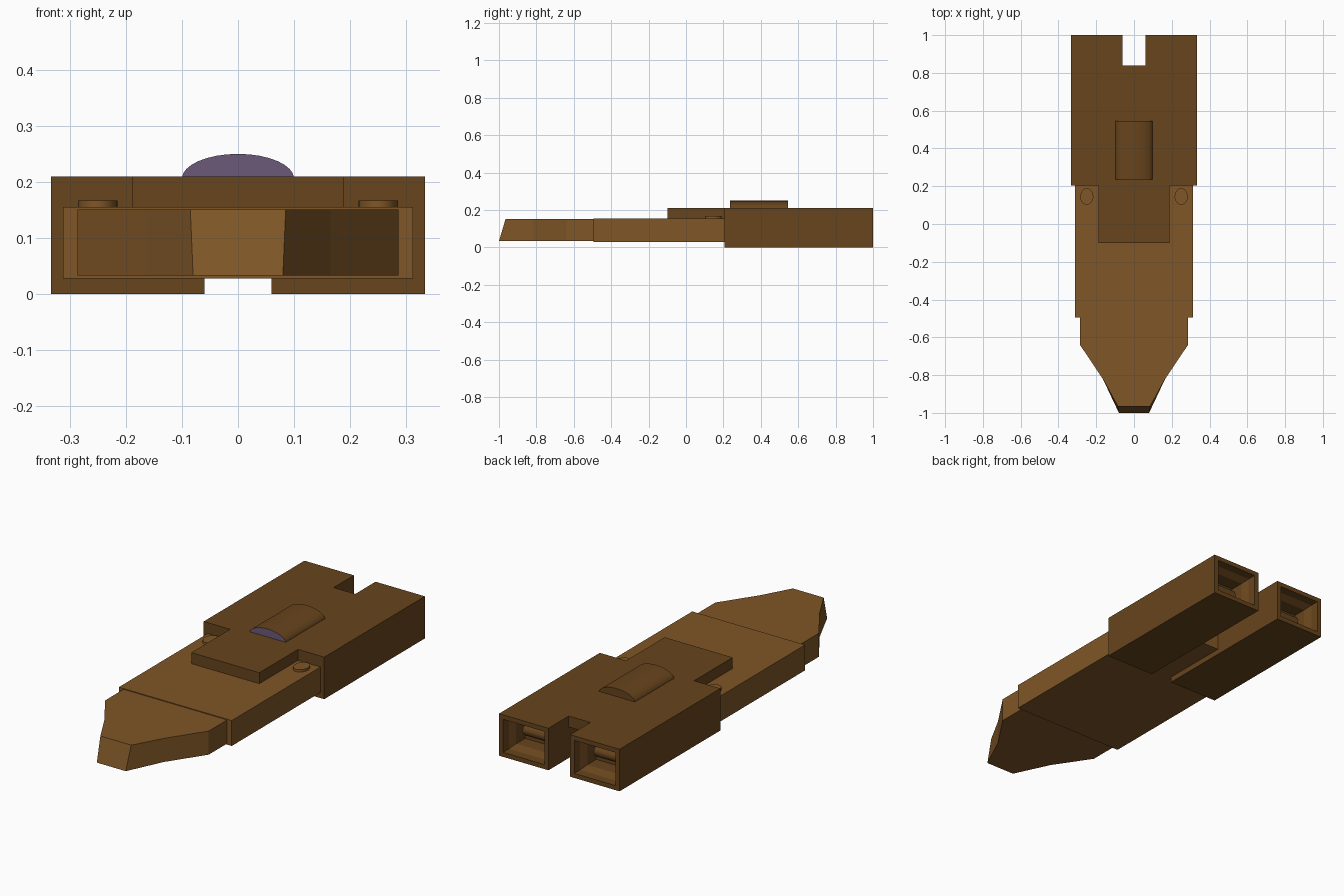
import bpy, bmesh, math
from mathutils import Vector

if "Cube" in bpy.data.objects:
    bpy.data.objects.remove(bpy.data.objects["Cube"])


def material(name, rgb):
    m = bpy.data.materials.new(name)
    m.diffuse_color = (*rgb, 1)
    m.use_nodes = True
    m.node_tree.nodes["Principled BSDF"].inputs["Base Color"].default_value = m.diffuse_color
    return m


HULL = material("hull_brown", (0.135, 0.058, 0.012))
BODY = material("body_brown", (0.215, 0.094, 0.020))
GLASS = material("window_purple", (0.15, 0.10, 0.19))


def finish(name, bm, *mats):
    bmesh.ops.recalc_face_normals(bm, faces=bm.faces)
    me = bpy.data.meshes.new(name)
    bm.to_mesh(me)
    bm.free()
    ob = bpy.data.objects.new(name, me)
    bpy.context.collection.objects.link(ob)
    for m in mats:
        me.materials.append(m)
    return ob


def loft(name, bottom, top, *mats):
    """Solid between two matching rings of 3D points."""
    bm = bmesh.new()
    a = [bm.verts.new(p) for p in bottom]
    b = [bm.verts.new(p) for p in top]
    n = len(a)
    bm.faces.new(a[::-1])
    bm.faces.new(b)
    for i in range(n):
        j = (i + 1) % n
        bm.faces.new((a[i], a[j], b[j], b[i]))
    return finish(name, bm, *mats)


def mirrored(half):
    """Complete an outline given for x > 0."""
    return half + [(-x, y) for x, y in reversed(half)]


def slab(name, half, z0, z1, mat):
    ring = mirrored(half)
    return loft(name, [(x, y, z0) for x, y in ring], [(x, y, z1) for x, y in ring], mat)


def smooth(ob):
    bpy.ops.object.select_all(action='DESELECT')
    ob.select_set(True)
    bpy.context.view_layer.objects.active = ob
    bpy.ops.object.shade_smooth_by_angle(angle=math.radians(35))


# Engine blocks with stepped, recessed nozzles in the rear face
def engine(name, side):
    bm = bmesh.new()
    bmesh.ops.create_cube(bm, size=1)
    for v in bm.verts:
        v.co = Vector((side * 0.1965 + v.co.x * 0.273, 0.6025 + v.co.y * 0.795, 0.105 + v.co.z * 0.21))
    bm.normal_update()
    rear = max(bm.faces, key=lambda f: f.calc_center_median().y)
    bmesh.ops.inset_region(bm, faces=[rear], thickness=0.032)

    def push(face, depth):
        new = bmesh.ops.extrude_discrete_faces(bm, faces=[face])["faces"][0]
        bmesh.ops.translate(bm, verts=new.verts, vec=(0, -depth, 0))
        bm.normal_update()
        return new

    rear = push(rear, 0.045)
    bmesh.ops.inset_region(bm, faces=[rear], thickness=0.028, depth=-0.03)
    push(rear, 0.07)
    return finish(name, bm, HULL)


# Squashed round cap
def cap(name, x):
    ring = [(x + 0.035 * math.cos(t), 0.145 + 0.044 * math.sin(t))
            for t in (2 * math.pi * i / 24 for i in range(24))]
    ob = loft(name, [(a, b, 0.15) for a, b in ring], [(a, b, 0.167) for a, b in ring], BODY)
    smooth(ob)


# Rounded core inside each nozzle
def core(name, x):
    ring = [(0.93 - 0.06 + 0.04 * math.cos(t), 0.105 + 0.032 * math.sin(t))
            for t in (2 * math.pi * i / 16 for i in range(16))]
    smooth(loft(name, [(x - 0.07, a, b) for a, b in ring], [(x + 0.07, a, b) for a, b in ring], HULL))


for word, s in (("right", 1), ("left", -1)):
    engine(word + "_engine", s)
    core(word + "_nozzle_core", s * 0.1965)
    cap(word + "_deck_cap", s * 0.25)

# Top plate bridging the engines and overhanging the body
slab("top_plate", [(0.188, -0.1), (0.188, 0.205), (0.06, 0.205), (0.06, 0.84)], 0.155, 0.21, HULL)

# Main body, stepped narrower where it runs between the engines
slab("main_body", [(0.312, -0.495), (0.312, 0.205), (0.06, 0.205), (0.06, 0.555)], 0.028, 0.155, BODY)

# Tapered nose with a raked tip
low = mirrored([(0.286, -0.48), (0.286, -0.64), (0.165, -0.82), (0.08, -1.0)])
high = mirrored([(0.286, -0.48), (0.286, -0.64), (0.165, -0.82), (0.085, -0.965)])
loft("nose", [(x, y, 0.033) for x, y in low], [(x, y, 0.151) for x, y in high], BODY)

# Canopy: curved roof with a purple front window
arc = [(0.1 * math.cos(math.pi * i / 16), 0.206 + 0.044 * math.sin(math.pi * i / 16)) for i in range(17)]
canopy = loft("canopy", [(x, 0.235, z) for x, z in arc], [(x, 0.545, z) for x, z in arc], HULL, GLASS)
for f in canopy.data.polygons:
    if f.normal.y < -0.9:
        f.material_index = 1
smooth(canopy)
